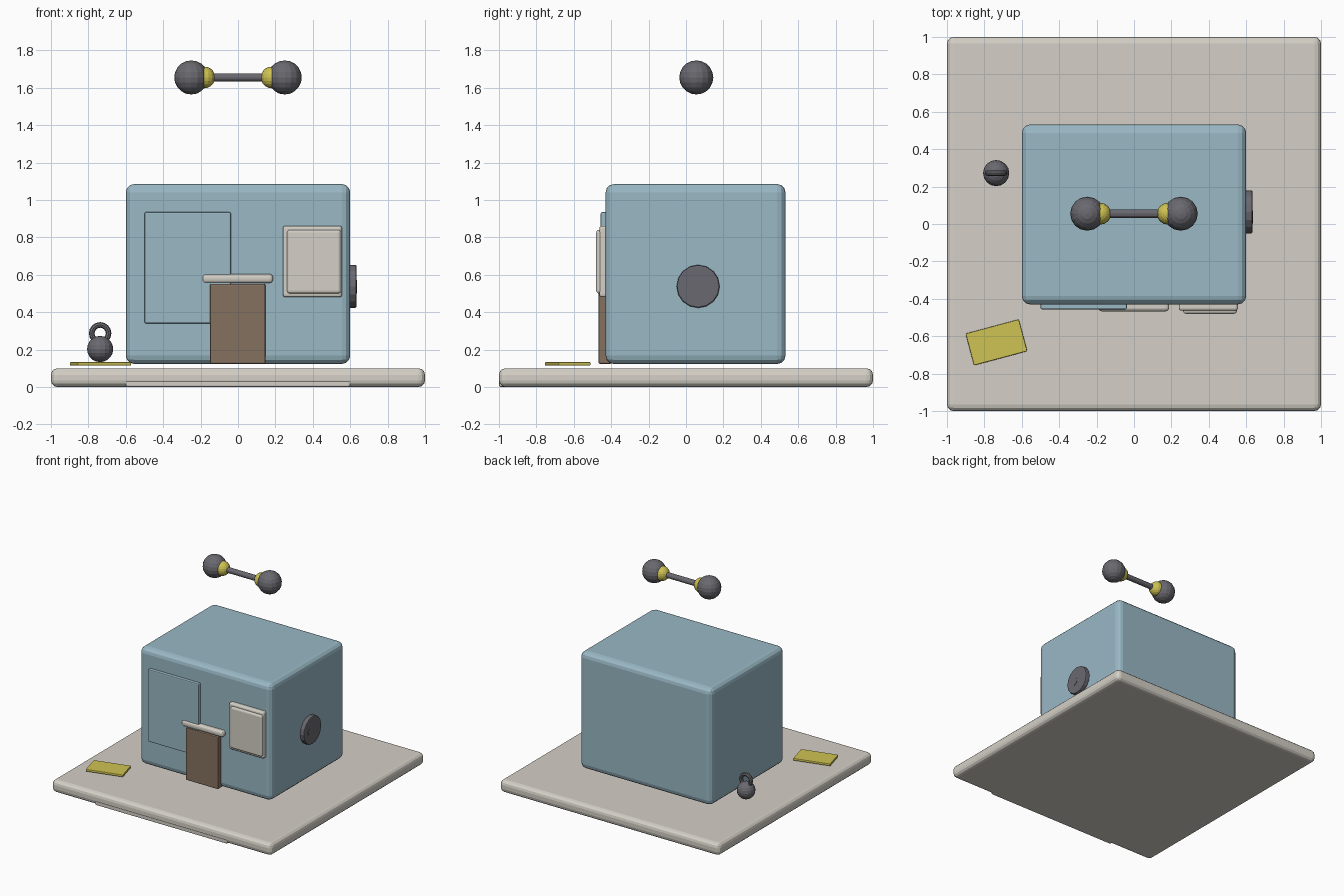
import bpy, math

if "Cube" in bpy.data.objects:
    bpy.data.objects.remove(bpy.data.objects["Cube"])


def material(name, rgb):
    m = bpy.data.materials.new(name)
    m.diffuse_color = (*rgb, 1)
    m.use_nodes = True
    m.node_tree.nodes["Principled BSDF"].inputs["Base Color"].default_value = m.diffuse_color
    return m


STONE = material("warm_stone", (0.66, 0.63, 0.57))
BLUE = material("soft_blue", (0.32, 0.48, 0.56))
BROWN = material("door_brown", (0.235, 0.165, 0.115))
IRON = material("iron_grey", (0.14, 0.14, 0.16))
YELLOW = material("mustard_yellow", (0.62, 0.54, 0.085))


def finish(name, mat, bevel=0, segments=3):
    ob = bpy.context.object
    ob.name = name
    ob.data.materials.append(mat)
    if bevel:
        b = ob.modifiers.new("Bevel", 'BEVEL')
        b.width, b.segments, b.limit_method = bevel, segments, 'ANGLE'
    return ob


def box(name, x, y, z, mat, bevel=0, segments=3, turn=0):
    """Box from min/max pairs, optionally turned about z."""
    bpy.ops.mesh.primitive_cube_add(size=1, location=[sum(p) / 2 for p in (x, y, z)])
    ob = bpy.context.object
    ob.scale = [p[1] - p[0] for p in (x, y, z)]
    bpy.ops.object.transform_apply(location=False, rotation=False, scale=True)
    ob.rotation_euler.z = math.radians(turn)
    return finish(name, mat, bevel, segments)


def ball(name, loc, r, mat, seg=16, rings=10):
    bpy.ops.mesh.primitive_uv_sphere_add(segments=seg, ring_count=rings, radius=r, location=loc)
    return finish(name, mat)


def rod(name, loc, r, length, mat, sides, bevel=0):
    """Cylinder lying along x."""
    bpy.ops.mesh.primitive_cylinder_add(vertices=sides, radius=r, depth=length,
                                        location=loc, rotation=(0, math.pi / 2, 0))
    return finish(name, mat, bevel, 2)


# Plinth and low front step
box("base_slab", (-1, 1), (-1, 1), (0, 0.1), STONE, 0.035)
box("front_step", (-0.6, 0.6), (-1, -0.8), (0, 0.036), STONE, 0.008, 2)

# Building hovering just above the slab
box("building", (-0.6, 0.6), (-0.43, 0.532), (0.123, 1.085), BLUE, 0.045)
box("wall_panel", (-0.5, -0.038), (-0.456, -0.40), (0.34, 0.935), BLUE, 0.008, 2)

# Door and canopy
box("door", (-0.15, 0.146), (-0.468, -0.40), (0.123, 0.552), BROWN, 0.008, 2)
box("door_canopy", (-0.19, 0.187), (-0.467, -0.40), (0.556, 0.604), STONE, 0.018)

# Window
box("window_frame", (0.24, 0.556), (-0.463, -0.40), (0.48, 0.862), STONE, 0.014)
box("window_pane", (0.262, 0.55), (-0.48, -0.42), (0.5, 0.84), STONE, 0.015)

# Weight plate on the right wall
rod("wall_disc", (0.612, 0.065, 0.538), 0.115, 0.044, IRON, 16, 0.008)
rod("wall_disc_hub", (0.617, 0.038, 0.536), 0.035, 0.038, IRON, 12)

# Dumbbell above the roof
Y, Z = 0.055, 1.655
rod("dumbbell_bar", (0, Y, Z), 0.022, 0.5, IRON, 12)
for side, s in (("left", -1), ("right", 1)):
    ball("dumbbell_weight_" + side, (s * 0.25, Y, Z), 0.091, IRON)
    ball("dumbbell_collar_" + side, (s * 0.18, Y, Z), 0.058, YELLOW)

# Kettlebell
ball("kettlebell_body", (-0.737, 0.272, 0.203), 0.07, IRON, 16, 10)
bpy.ops.mesh.primitive_torus_add(major_segments=16, minor_segments=8, major_radius=0.045,
                                 minor_radius=0.015, location=(-0.737, 0.272, 0.287),
                                 rotation=(math.pi / 2, 0, 0))
finish("kettlebell_handle", IRON)

# Exercise mat, turned a little
box("floor_mat", (-0.883, -0.588), (-0.721, -0.545), (0.114, 0.133), YELLOW, 0.005, 2, turn=15)
